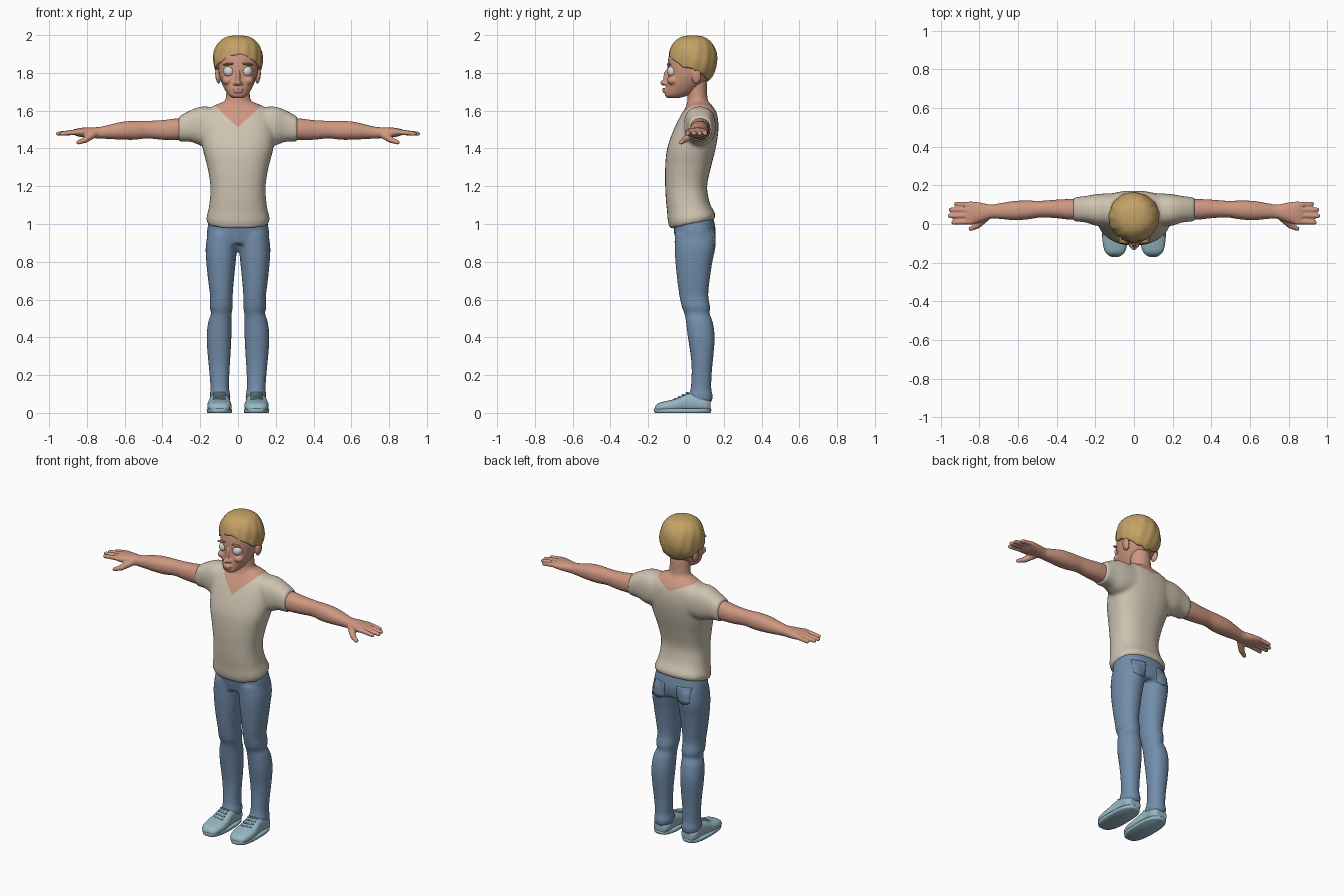
import bpy, bmesh, math
from mathutils import Matrix, Vector

cube = bpy.data.objects.get("Cube")
if cube:
    bpy.data.objects.remove(cube, do_unlink=True)


def material(name, r, g, b):
    m = bpy.data.materials.new(name)
    m.use_nodes = True
    m.diffuse_color = (r, g, b, 1)
    m.node_tree.nodes["Principled BSDF"].inputs["Base Color"].default_value = (r, g, b, 1)
    return m


skin = material("skin", .62, .31, .22)
hair = material("blond hair", .55, .36, .13)
brow = material("brow brown", .36, .2, .09)
shirt = material("cream shirt", .62, .55, .44)
denim = material("blue denim", .17, .27, .41)
canvas = material("pale blue shoe", .31, .48, .55)
white = material("eye white", .7, .7, .7)
iris = material("iris blue", .12, .25, .38)
pupil = material("pupil black", .01, .01, .01)


def loft(bm, axis, rings, power=2.4, count=32, steps=4):
    """Skin smooth cross-sections: (position, low a, high a, low b, high b)."""
    rings = [Vector(r) for r in rings]
    full = []
    for i in range(len(rings) - 1):
        p, q = rings[i], rings[i + 1]
        before, after = rings[max(i - 1, 0)], rings[min(i + 2, len(rings) - 1)]
        for s in range(steps):
            t = s / steps
            k = t * t * (3 - 2 * t)
            bend = (q - before) * t * (1 - t) ** 2 / 2 - (after - p) * t * t * (1 - t) / 2
            full.append(p * (1 - k) + q * k + bend)
    full.append(rings[-1])
    loops = []
    for t, a0, a1, b0, b1 in full:
        loop = []
        for j in range(count):
            w = math.tau * j / count
            c, s = math.cos(w), math.sin(w)
            a = (a0 + a1) / 2 + (a1 - a0) / 2 * math.copysign(abs(c) ** (2 / power), c)
            b = (b0 + b1) / 2 + (b1 - b0) / 2 * math.copysign(abs(s) ** (2 / power), s)
            loop.append(bm.verts.new({"x": (t, a, b), "y": (a, t, b), "z": (a, b, t)}[axis]))
        loops.append(loop)
    for lo, hi in zip(loops, loops[1:]):
        for j in range(count):
            k = (j + 1) % count
            bm.faces.new((lo[j], lo[k], hi[k], hi[j]))
    bm.faces.new(loops[0])
    bm.faces.new(loops[-1])


def sym(rings):
    return [(z, -r, r, f, b) for z, r, f, b in rings]


def ball(bm, center, radii, tilt=0):
    m = Matrix.Translation(center) @ Matrix.Rotation(tilt, 4, "Y") @ Matrix.Diagonal((*radii, 1))
    bmesh.ops.create_uvsphere(bm, u_segments=20, v_segments=12, radius=1, matrix=m)


def rod(bm, p, q, r0, r1):
    """Round-ended tapered rod."""
    p, q = Vector(p), Vector(q)
    m = Matrix.Translation((p + q) / 2) @ (q - p).to_track_quat("Z", "Y").to_matrix().to_4x4()
    bmesh.ops.create_cone(bm, cap_ends=True, segments=16, radius1=r0, radius2=r1,
                          depth=(q - p).length, matrix=m)
    ball(bm, p, (r0,) * 3)
    ball(bm, q, (r1,) * 3)


def mirror_copy(bm):
    new = bmesh.ops.duplicate(bm, geom=bm.verts[:] + bm.edges[:] + bm.faces[:])["geom"]
    verts = [g for g in new if isinstance(g, bmesh.types.BMVert)]
    bmesh.ops.scale(bm, vec=(-1, 1, 1), verts=verts)


def bake(ob):
    """Replace the mesh by its modified result."""
    graph = bpy.context.evaluated_depsgraph_get()
    mesh = bpy.data.meshes.new_from_object(ob.evaluated_get(graph))
    ob.modifiers.clear()
    ob.data = mesh
    mesh.shade_smooth()


def finish(name, bm, mats, side=1, voxel=0, relax=3):
    if side < 0:
        bmesh.ops.scale(bm, vec=(-1, 1, 1), verts=bm.verts)
    bmesh.ops.recalc_face_normals(bm, faces=bm.faces)
    mesh = bpy.data.meshes.new(name)
    bm.to_mesh(mesh)
    bm.free()
    ob = bpy.data.objects.new(name, mesh)
    bpy.context.collection.objects.link(ob)
    mesh.shade_smooth()
    if voxel:
        fuse = ob.modifiers.new("fuse", "REMESH")
        fuse.mode, fuse.voxel_size = "VOXEL", voxel
        soft = ob.modifiers.new("soften", "SMOOTH")
        soft.factor, soft.iterations = .5, relax
        bake(ob)
    ob.data.materials.clear()
    for m in mats:
        ob.data.materials.append(m)
    return ob


# Shirt with sleeves, neck fused in
bm = bmesh.new()
loft(bm, "x", [(.1, -.01, .16, 1.42, 1.615), (.19, -.01, .155, 1.415, 1.622),
               (.25, .008, .145, 1.435, 1.603), (.315, .014, .137, 1.437, 1.568)])
mirror_copy(bm)
loft(bm, "z", sym([(1.0, .16, -.085, .15), (1.03, .168, -.096, .157), (1.07, .158, -.1, .143),
                   (1.12, .15, -.106, .124), (1.2, .146, -.11, .112), (1.3, .162, -.11, .132),
                   (1.4, .187, -.1, .157), (1.5, .195, -.065, .172), (1.58, .18, -.025, .165),
                   (1.625, .13, .005, .14), (1.645, .08, .015, .12)]))
loft(bm, "z", sym([(1.55, .1, .0, .15), (1.62, .085, .0, .13), (1.66, .066, .008, .115),
                   (1.76, .06, .0, .11)]), 2)
for v in bm.verts:  # hem rises to the back
    if v.co.z < 1.1:
        v.co.z += .2 * (v.co.y - .03) * (1.1 - v.co.z) / .1
top = finish("shirt_and_neck", bm, [shirt, skin], voxel=.01, relax=5)
bm = bmesh.new()
bm.from_mesh(top.data)
necklines = [(1.51, .96), (1.575, .42)]  # front V, back scoop
for base, slope in necklines:
    for s in (-1, 1):
        bmesh.ops.bisect_plane(bm, geom=bm.verts[:] + bm.edges[:] + bm.faces[:],
                               plane_co=(0, 0, base), plane_no=(-s * slope, 0, 1))
for f in bm.faces:
    c = f.calc_center_median()
    base, slope = necklines[c.y > .07]
    f.material_index = int(c.z > base + slope * abs(c.x))
bm.to_mesh(top.data)
bm.free()

# Jeans
bm = bmesh.new()
loft(bm, "z", [(.055, .045, .147, .02, .135), (.09, .04, .15, .012, .142), (.13, .047, .146, .025, .134),
               (.22, .045, .152, .03, .137), (.3, .04, .16, .025, .145), (.4, .035, .166, .01, .152),
               (.48, .034, .158, .0, .142), (.525, .034, .143, -.008, .125), (.56, .028, .15, -.022, .128),
               (.62, .028, .148, -.035, .118), (.7, .022, .158, -.046, .125), (.8, .012, .168, -.056, .14),
               (.88, .004, .171, -.06, .156), (.95, .0, .16, -.06, .155)], 2.2)
mirror_copy(bm)
loft(bm, "z", sym([(.895, .165, -.05, .148), (.95, .165, -.062, .158), (1.0, .158, -.068, .152),
                   (1.05, .148, -.07, .14)]))
jeans = finish("jeans", bm, [denim], voxel=.009, relax=4)

for side, word in ((1, "left"), (-1, "right")):
    # Back pocket moulded onto the jeans
    bm = bmesh.new()
    m = Matrix.Translation((.085, .3, .935)) @ Matrix.Rotation(math.pi / 2, 4, "X") @ Matrix.Diagonal((.042, .045, 1, 1))
    bmesh.ops.create_grid(bm, x_segments=8, y_segments=8, size=1, matrix=m)
    for v in bm.verts:
        if v.co.z < .9:
            v.co.z -= .015 - .3 * abs(v.co.x - .085)
    pocket = finish(word + "_back_pocket", bm, [denim], side)
    wrap = pocket.modifiers.new("mould", "SHRINKWRAP")
    wrap.target, wrap.wrap_method, wrap.offset = jeans, "PROJECT", .001
    wrap.use_project_y = wrap.use_negative_direction = True
    pocket.modifiers.new("cloth", "SOLIDIFY").thickness = .006
    bake(pocket)

    # Arm and hand
    bm = bmesh.new()
    loft(bm, "x", [(.22, .03, .125, 1.45, 1.56), (.32, .022, .129, 1.445, 1.559), (.4, .03, .126, 1.446, 1.55),
                   (.48, .034, .12, 1.453, 1.546), (.55, .024, .121, 1.446, 1.546), (.62, .02, .119, 1.447, 1.54),
                   (.7, .027, .106, 1.451, 1.521), (.74, .027, .1, 1.453, 1.513), (.79, .012, .11, 1.456, 1.512),
                   (.84, -.004, .116, 1.462, 1.508), (.87, .0, .114, 1.472, 1.5)], 2.2)
    for y, x in ((.104, .92), (.074, .948), (.042, .953), (.008, .935)):
        rod(bm, (.84, y * .9 + .006, 1.488), (x, y, 1.478), .0155, .0115)
    rod(bm, (.765, .035, 1.475), (.81, -.008, 1.445), .021, .017)
    rod(bm, (.81, -.008, 1.445), (.845, -.025, 1.432), .016, .012)
    finish(word + "_arm", bm, [skin], side, voxel=.0055, relax=3)

    # Shoe upper, sole and laces
    bm = bmesh.new()
    loft(bm, "y", [(-.166, .07, .125, .008, .032), (-.145, .046, .15, .005, .052), (-.1, .034, .162, .005, .064),
                   (-.05, .035, .162, .005, .076), (.0, .042, .154, .005, .1), (.05, .045, .15, .005, .105),
                   (.1, .043, .151, .005, .085), (.13, .06, .135, .008, .072)], 2.6)
    finish(word + "_shoe", bm, [canvas], side, voxel=.007, relax=3)
    bm = bmesh.new()
    loft(bm, "z", [(0, .032, .164, -.168, .132), (.022, .03, .166, -.172, .135)], 2.7, 48, 1)
    sole = finish(word + "_sole", bm, [canvas], side)
    sole.modifiers.new("round_edge", "BEVEL").width = .004
    bm = bmesh.new()
    for i in range(4):
        y, z = -.06 + .021 * i, .073 + .0105 * i
        rod(bm, (.07, y, z), (.127, y + .008, z), .005, .005)
    finish(word + "_laces", bm, [canvas], side)

    # Eye: rings of colour around the forward pole, lid above
    bm = bmesh.new()
    centre = Vector((.047, -.07, 1.808))
    bmesh.ops.create_uvsphere(bm, u_segments=32, v_segments=24, radius=.03,
                              matrix=Matrix.Translation(centre) @ Matrix.Rotation(math.pi / 2, 4, "X"))
    for f in bm.faces:
        d = (f.calc_center_median() - centre) / .03
        reach = math.hypot(d.x, d.z)
        f.material_index = 3 if abs(d.z + .04) > .5 else 2 if reach < .2 else 1 if reach < .46 else 0
    finish(word + "_eye", bm, [white, iris, pupil, skin], side)

    # Eyebrow
    bm = bmesh.new()
    ball(bm, (.05, -.09, 1.846), (.03, .011, .006), .12)
    finish(word + "_eyebrow", bm, [brow], side)

# Head with ears, nose and lips
bm = bmesh.new()
ball(bm, (.107, .055, 1.782), (.013, .026, .04), .15)
ball(bm, (.014, -.108, 1.744), (.012, .014, .01))
ball(bm, (.055, -.07, 1.76), (.03, .03, .025))
mirror_copy(bm)
loft(bm, "z", sym([(1.666, .025, -.098, -.04), (1.68, .047, -.111, .01), (1.7, .063, -.11, .05),
                   (1.74, .084, -.104, .09), (1.79, .1, -.096, .125), (1.84, .107, -.097, .142),
                   (1.9, .108, -.088, .142), (1.95, .085, -.055, .115), (1.975, .04, -.01, .07)]), 2.2)
ball(bm, (0, -.1, 1.775), (.012, .02, .045))
ball(bm, (0, -.118, 1.748), (.016, .018, .015))
ball(bm, (0, -.112, 1.714), (.029, .014, .007))
ball(bm, (0, -.11, 1.701), (.025, .015, .008))
finish("head", bm, [skin], voxel=.005, relax=2)

# Hair: dome with a varying hairline and combed ridges
bm = bmesh.new()
around, down, rows = 96, 24, []
for i in range(around):
    a = math.tau * i / around
    ahead = math.cos(a)  # 1 at the front, -1 at the back
    low = 1.815 + (.078 * ahead ** 2 if ahead > 0 else .065 * ahead)
    low += .008 * abs(math.sin(a * 5 + .6))
    limit = math.acos((low - 1.868) / .13)
    row = []
    for j in range(1, down + 1):
        p = limit * j / down
        ridge = 1 + .014 * math.sin(a * 13 + p * 3) * math.sin(p) + .012 * math.sin(a * 4 - p * 4)
        r = math.sin(p) ** .7 * ridge
        row.append(bm.verts.new((.131 * r * math.sin(a), .036 - .128 * r * ahead, 1.868 + .13 * math.cos(p))))
    rows.append(row)
crown = bm.verts.new((0, .036, 1.998))
for i in range(around):
    p, q = rows[i], rows[(i + 1) % around]
    bm.faces.new((crown, p[0], q[0]))
    for j in range(down - 1):
        bm.faces.new((p[j], p[j + 1], q[j + 1], q[j]))
cap = finish("hair", bm, [hair])
cap.modifiers.new("thickness", "SOLIDIFY").thickness = .018
